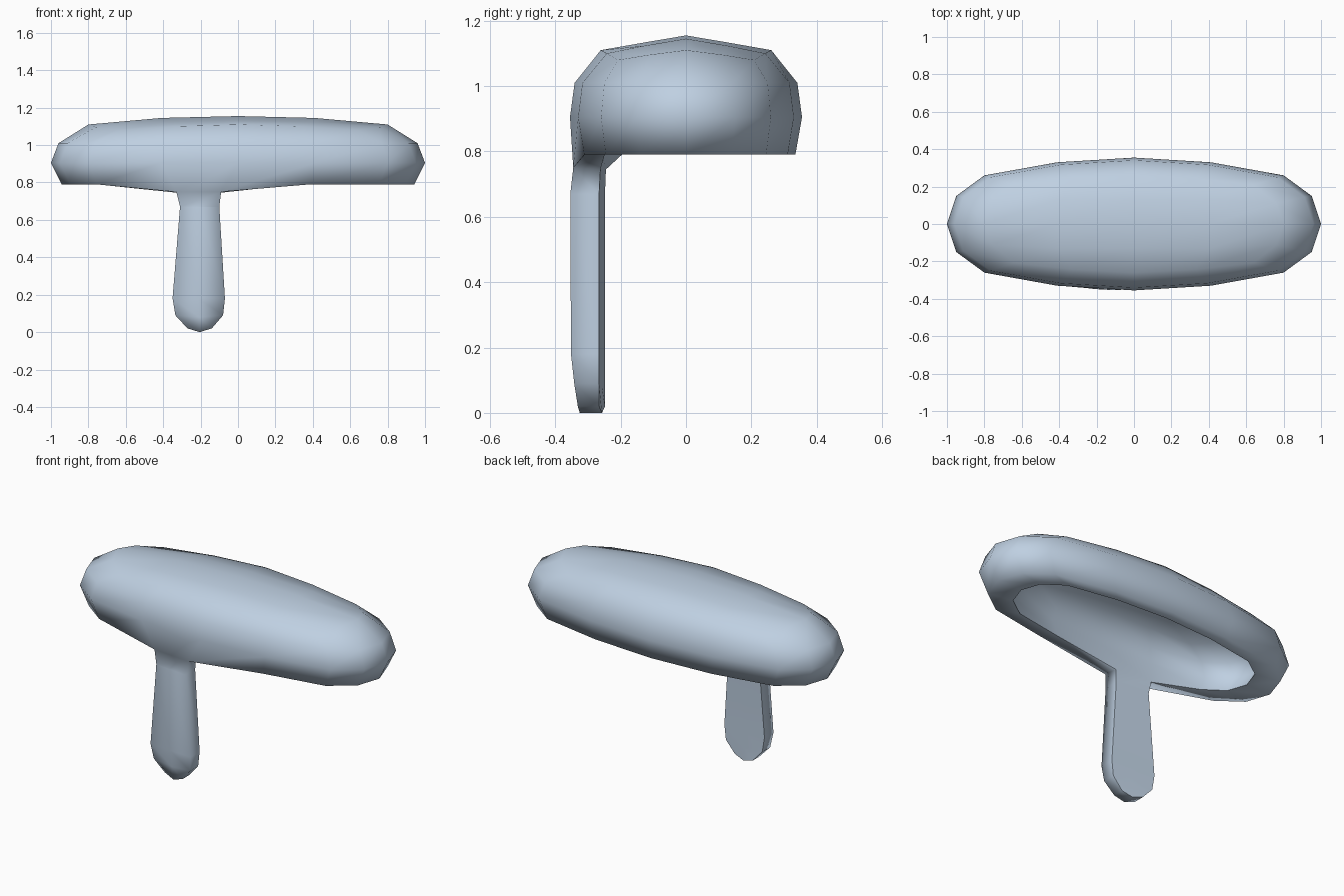
import bpy, bmesh, math

if "Cube" in bpy.data.objects:
    bpy.data.objects.remove(bpy.data.objects["Cube"])

mat = bpy.data.materials.new("pale_blue_grey")
mat.diffuse_color = (0.52, 0.63, 0.76, 1)
mat.use_nodes = True
mat.node_tree.nodes["Principled BSDF"].inputs["Base Color"].default_value = mat.diffuse_color

bm = bmesh.new()
RIM = 0.79

# Walk once round the border of a 5 x 5 grid: 16 columns
border = ([(i, -2) for i in range(-2, 2)] + [(2, j) for j in range(-2, 2)]
          + [(i, 2) for i in range(2, -2, -1)] + [(-2, j) for j in range(2, -2, -1)])


def outline(i, j):
    """Rounded oblong outline point for a border cell."""
    a, b = abs(i), abs(j)
    if b == 2:
        x, y = ((0, .355), (.41, .33), (.8, .26))[a]
    else:
        x, y = ((1.0, 0), (.95, .15))[b]
    return math.copysign(x, i), math.copysign(y, j)


def shell(sx, sy, sz):
    """Dome: three wall rings plus a grid-shaped top, scaled for the lining."""
    def vert(x, y, z):
        return bm.verts.new((x * sx, y * sy, RIM + (z - RIM) * sz))
    rings = []
    for k, z in ((.943, RIM), (1.0, .905), (.96, 1.01)):
        rings.append([vert(outline(i, j)[0] * k, outline(i, j)[1] * k, z)
                      for i, j in border])
    top = {}
    for i in range(-2, 3):
        for j in range(-2, 3):
            a, b = abs(i), abs(j)
            if max(a, b) == 2:
                x, y = outline(i, j)
                drop = .03 if a == b else (.014 if b == 1 else .01 * a * (b == 2 and a == 1))
                top[i, j] = vert(x * .8, y * (.8 if a == b else .735), 1.11 - drop)
            else:
                top[i, j] = vert(i * .41, j * .13, 1.155 - .01 * a - .022 * b)
    rings.append([top[c] for c in border])
    for lo, hi in zip(rings, rings[1:]):
        for n in range(16):
            m = (n + 1) % 16
            bm.faces.new((lo[n], lo[m], hi[m], hi[n]))
    for i in range(-2, 2):
        for j in range(-2, 2):
            bm.faces.new((top[i, j], top[i + 1, j], top[i + 1, j + 1], top[i, j + 1]))
    return rings[0]


outer = shell(1.0, 1.0, 1.0)
inner = shell(.83, .8, .79)

# Rim between outside and lining, left open where the leg grows out
for n in range(16):
    if n != 1:
        m = (n + 1) % 16
        bm.faces.new((outer[n], inner[n], inner[m], outer[m]))

# Pull the open rim corners down to the root of the leg
outer[1].co = (-.33, -.325, .75)
outer[2].co = (-.09, -.345, .75)
inner[1].co = (-.325, -.245, .745)
inner[2].co = (-.095, -.262, .745)

# Leg sections: left x, right x, edge z, middle z, front y, back y
sections = [(-.31, -.10, .67, .67, -.345, -.257),
            (-.35, -.07, .18, .18, -.343, -.257),
            (-.335, -.08, .09, .08, -.333, -.257),
            (-.27, -.14, .02, 0.0, -.322, -.257)]
TILT = .009     # the leg follows the curve of the cap's front
loops = []
for xl, xr, ze, zm, yf, yb in sections:
    xm = (xl + xr) / 2
    loops.append([bm.verts.new(p) for p in (
        (xl, yf + TILT, ze), (xm, yf - .003, zm), (xr, yf - TILT, ze),
        (xr, yb - TILT, ze), (xm, yb, zm), (xl, yb + TILT, ze))])
a = loops[0]
bm.faces.new((outer[1], outer[2], a[2], a[1], a[0]))
bm.faces.new((inner[2], inner[1], a[5], a[4], a[3]))
bm.faces.new((outer[2], inner[2], a[3], a[2]))
bm.faces.new((inner[1], outer[1], a[0], a[5]))
for hi, lo in zip(loops, loops[1:]):
    for n in range(6):
        m = (n + 1) % 6
        bm.faces.new((hi[n], hi[m], lo[m], lo[n]))
e = loops[-1]
bm.faces.new((e[0], e[1], e[4], e[5]))
bm.faces.new((e[1], e[2], e[3], e[4]))

# Smooth everywhere except the inner rim and the back edges of the leg
bmesh.ops.recalc_face_normals(bm, faces=bm.faces)
for f in bm.faces:
    f.smooth = True
path = (inner[2:] + inner[:2] + [lp[5] for lp in loops]
        + [e[4]] + [lp[3] for lp in reversed(loops)] + [inner[2]])
for p, q in zip(path, path[1:]):
    bm.edges.get((p, q)).smooth = False

mesh = bpy.data.meshes.new("hollow_cap_with_leg")
bm.to_mesh(mesh)
bm.free()
mesh.materials.append(mat)
obj = bpy.data.objects.new("hollow_cap_with_leg", mesh)
bpy.context.collection.objects.link(obj)
